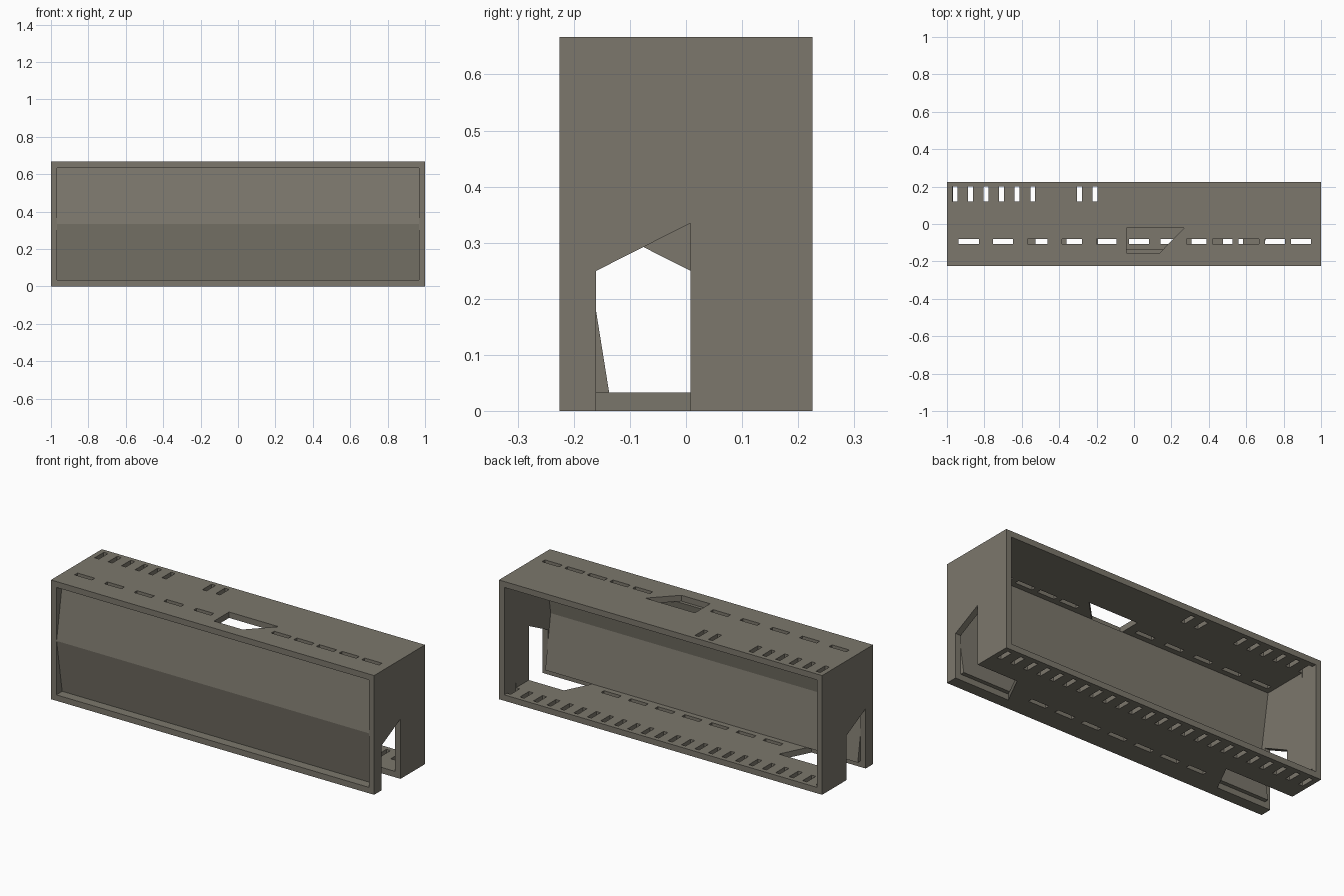
import bpy, bmesh
from mathutils import Vector

if "Cube" in bpy.data.objects:
    bpy.data.objects.remove(bpy.data.objects["Cube"])

L, D, H, T = 1.0, 0.225, 0.667, 0.033   # half length, half depth, height, wall

mat = bpy.data.materials.new("weathered_grey_brown")
mat.diffuse_color = (0.2, 0.185, 0.15, 1)
mat.use_nodes = True
mat.node_tree.nodes["Principled BSDF"].inputs["Base Color"].default_value = mat.diffuse_color


def add_prism(bm, pts, offset):
    """Closed prism from a polygon swept by an offset."""
    face = bm.faces.new([bm.verts.new(p) for p in pts])
    ext = bmesh.ops.extrude_face_region(bm, geom=[face], use_keep_orig=True)
    moved = [v for v in ext["geom"] if isinstance(v, bmesh.types.BMVert)]
    bmesh.ops.translate(bm, verts=moved, vec=Vector(offset))


def add_box(bm, x0, x1, y0, y1, z0, z1):
    add_prism(bm, [(x0, y0, z0), (x1, y0, z0), (x1, y1, z0), (x0, y1, z0)], (0, 0, z1 - z0))


def make(name, bm):
    bmesh.ops.recalc_face_normals(bm, faces=bm.faces)
    me = bpy.data.meshes.new(name)
    bm.to_mesh(me)
    bm.free()
    me.materials.append(mat)
    ob = bpy.data.objects.new(name, me)
    bpy.context.collection.objects.link(ob)
    return ob


def cut(ob, bm):
    """Subtract the solids in bm from ob and discard the cutter."""
    cutter = make("cutter", bm)
    cutter.hide_render = True
    mod = ob.modifiers.new("cut", "BOOLEAN")
    mod.operation, mod.solver, mod.object = "DIFFERENCE", "EXACT", cutter
    bpy.context.view_layer.update()
    dg = bpy.context.evaluated_depsgraph_get()
    me = bpy.data.meshes.new_from_object(ob.evaluated_get(dg))
    ob.modifiers.clear()
    ob.data = me
    bpy.data.objects.remove(cutter)


# Outer frame, open at front and back
bm = bmesh.new()
add_box(bm, -L, L, -D, D, 0, H)
frame = make("case_frame", bm)
bm = bmesh.new()
add_box(bm, -L + T, L - T, -1, 1, T, H - T)
cut(frame, bm)

# Slots in the roof and floor
bm = bmesh.new()
roof, floor = (H - 0.06, H + 0.05), (-0.05, 0.06)
for x in [-0.937 + 0.184 * i for i in range(5)] + [0.28 + 0.14 * i for i in range(5)]:
    add_box(bm, x, x + 0.107, -0.106, -0.08, *roof)
for i in range(7):
    x = -0.527 + 0.167 * i
    add_box(bm, x, x + 0.107, -0.106, -0.08, *floor)
for i in range(24):
    x = -0.958 + 0.0833 * i
    add_box(bm, x - 0.013, x + 0.013, 0.12, 0.2, *floor)
    if i in (0, 1, 2, 3, 4, 5, 8, 9):
        add_box(bm, x - 0.013, x + 0.013, 0.12, 0.2, *roof)
# Slanted roof opening
add_prism(bm, [(-0.04, -0.022, roof[0]), (0.267, -0.022, roof[0]),
               (0.137, -0.155, roof[0]), (-0.04, -0.155, roof[0])], (0, 0, 0.11))
cut(frame, bm)

# Slanted openings that fold from each end wall into the floor
Y0, Y1 = -0.16, 0.008
for s, z0, z1, d0, d1 in ((1, 0.25, 0.335, 0.335, 0.25), (-1, 0.335, 0.25, 0.335, 0.42)):
    bm = bmesh.new()
    add_prism(bm, [(s * 0.94, Y0, -0.05), (s * 0.94, Y1, -0.05),
                   (s * 0.94, Y1, z1), (s * 0.94, Y0, z0)], (s * 0.12, 0, 0))
    cut(frame, bm)
    bm = bmesh.new()
    add_prism(bm, [(s * 1.05, Y0, -0.05), (s * 1.05, Y1, -0.05),
                   (s * (1 - d1), Y1, -0.05), (s * (1 - d0), Y0, -0.05)], (0, 0, 0.05 + T + 0.01))
    cut(frame, bm)

# Bent divider panel, folded forward at mid height
bm = bmesh.new()
x, m = -L + T, H / 2
add_prism(bm, [(x, -0.173, T), (x, -0.222, m), (x, -0.173, H - T),
               (x, -0.137, H - T), (x, -0.185, m), (x, -0.137, T)], (2 * (L - T), 0, 0))
make("bent_divider_panel", bm)
